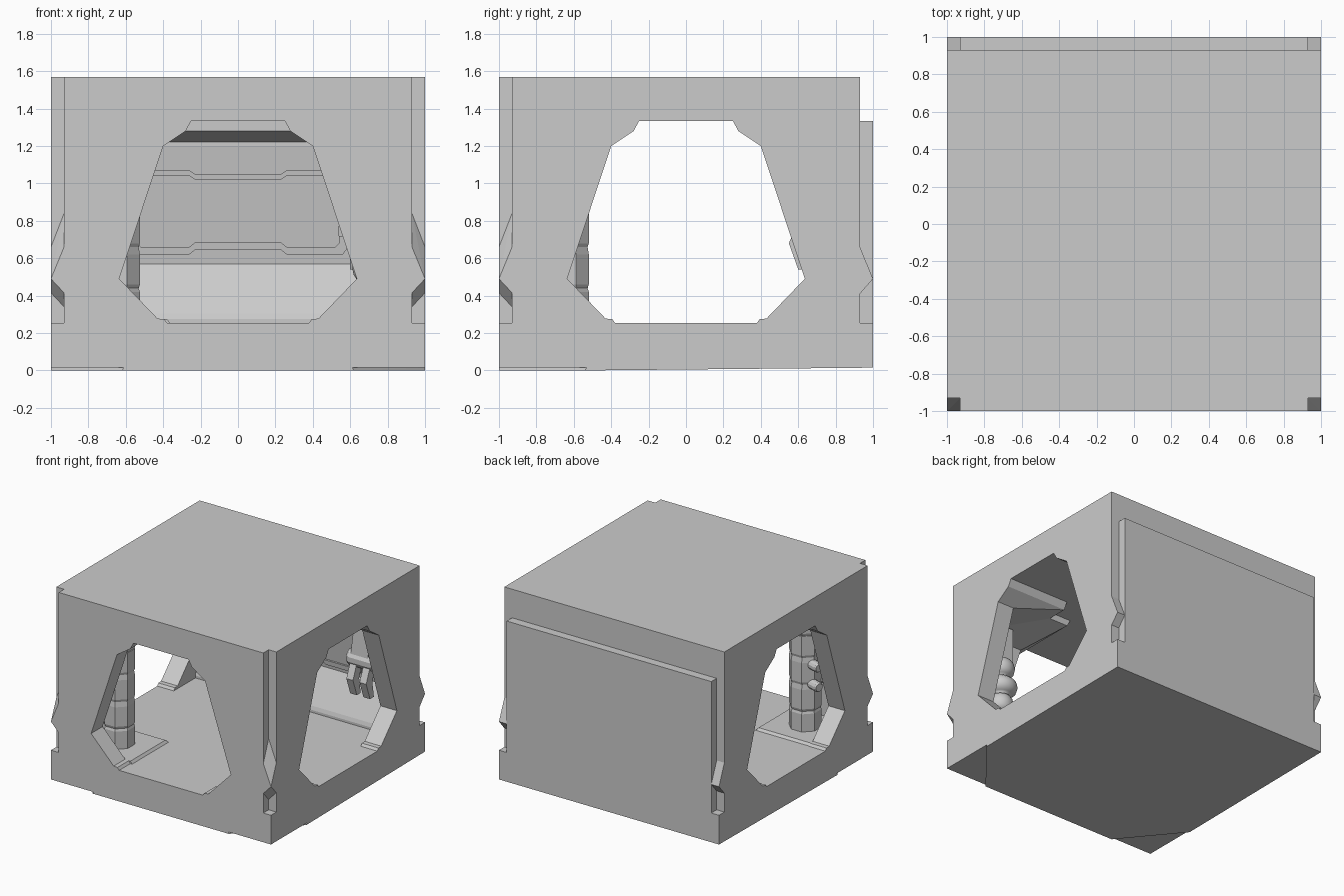
import bpy, bmesh, math
from mathutils import Vector, Matrix

if "Cube" in bpy.data.objects:
    bpy.data.objects.remove(bpy.data.objects["Cube"])


def finish(name, bm):
    bmesh.ops.recalc_face_normals(bm, faces=bm.faces)
    me = bpy.data.meshes.new(name)
    bm.to_mesh(me)
    bm.free()
    ob = bpy.data.objects.new(name, me)
    bpy.context.collection.objects.link(ob)
    return ob


def hull(name, pts):
    bm = bmesh.new()
    for p in pts:
        bm.verts.new(p)
    bmesh.ops.convex_hull(bm, input=bm.verts[:])
    bmesh.ops.dissolve_limit(bm, angle_limit=0.01, verts=bm.verts[:], edges=bm.edges[:])
    return finish(name, bm)


def box(name, x0, x1, y0, y1, z0, z1):
    return hull(name, [(x, y, z) for x in (x0, x1) for y in (y0, y1) for z in (z0, z1)])


def prism(name, prof, a, b, axis):
    """Extrude a (u, z) profile from a to b along x or y."""
    bm = bmesh.new()
    vs = [bm.verts.new((a, u, z) if axis == 'x' else (u, a, z)) for u, z in prof]
    f = bm.faces.new(vs)
    new = bmesh.ops.extrude_face_region(bm, geom=[f])['geom']
    d = Vector((b - a, 0, 0) if axis == 'x' else (0, b - a, 0))
    bmesh.ops.translate(bm, vec=d, verts=[v for v in new if isinstance(v, bmesh.types.BMVert)])
    return finish(name, bm)


def cut(ob, cutter):
    cutter.hide_render = True
    m = ob.modifiers.new("cut", 'BOOLEAN')
    m.operation, m.solver, m.object = 'DIFFERENCE', 'EXACT', cutter
    bpy.context.view_layer.objects.active = ob
    bpy.ops.object.modifier_apply(modifier=m.name)
    bpy.data.objects.remove(cutter, do_unlink=True)


def lathe(name, prof, n, loc, smooth=False):
    """Revolve an (r, z) profile about z."""
    bm = bmesh.new()
    vs = [bm.verts.new((r, 0, z)) for r, z in prof]
    es = [bm.edges.new(e) for e in zip(vs, vs[1:])]
    bmesh.ops.spin(bm, geom=vs + es, cent=(0, 0, 0), axis=(0, 0, 1), angle=2 * math.pi, steps=n)
    bmesh.ops.remove_doubles(bm, verts=bm.verts[:], dist=0.0005)
    bmesh.ops.rotate(bm, verts=bm.verts[:], matrix=Matrix.Rotation(math.pi / n, 3, 'Z'))
    ob = finish(name, bm)
    ob.location = loc
    if smooth:
        ob.data.shade_smooth()
    return ob


def rod(name, p, q, r, n=12):
    d = Vector(q) - Vector(p)
    ob = lathe(name, [(0, 0), (r * .8, 0), (r, r * .3), (r, d.length - r * .3), (r * .8, d.length), (0, d.length)], n, p)
    ob.rotation_mode = 'QUATERNION'
    ob.rotation_quaternion = d.to_track_quat('Z', 'Y')
    return ob


# outer shell with stepped back and notched corners
half = [(.38, .255), (.395, .275), (.43, .277), (.635, .49), (.40, 1.20), (.28, 1.28), (.25, 1.335)]
window = half + [(-u, z) for u, z in reversed(half)]
shell = box("room_shell", -1, 1, -1, 1, .015, 1.57)
cut(shell, box("back_step", -1.1, 1.1, .93, 1.1, 1.335, 1.7))
for s in (-1, 1):
    a, b = sorted((s * .93, s * 1.1))
    cut(shell, box("front_notch", a, b, -1.1, -.93, .255, 1.7))
    cut(shell, box("back_notch", a, b, .93, 1.1, .255, 1.7))

# hollow interior: room, sloped ceiling, recess, then the three windows
r, c = .85, .45
cut(shell, box("room_void", -r, r, -r, r, .255, 1.20))
cut(shell, hull("ceiling_void", [(i * q, j * q, z) for q, z in ((r, 1.19), (r, 1.20), (c, 1.28))
                                 for i in (-1, 1) for j in (-1, 1)]))
cut(shell, box("recess_void", -c, c, -c, c, 1.27, 1.335))
cut(shell, prism("side_windows", window, -1.2, 1.2, 'x'))
cut(shell, prism("front_window", window, -1.2, 0, 'y'))

# corner wedges
for s in (-1, 1):
    hull("front_corner_wedge", [(s * (.93 + dx), -.93 - dy, z) for dx, dy, z in (
        (0, 0, .84), (.07, 0, .66), (0, .07, .66), (.07, .07, .49),
        (.07, 0, .415), (0, .07, .415), (0, 0, .34))])
    a, b = sorted((s * .93, s * 1.0))
    prism("back_corner_wedge", [(.93, .66), (1, .49), (.93, .41)], a, b, 'x')

# thin base with clipped front corners
hull("base_plate", [(s * x, y, z) for s in (-1, 1) for x, y, z in (
    (.62, -1, 0), (1, -.54, 0), (.61, -1, .016), (1, -.53, .016), (1, 0, .015), (1, 1, .015), (1, 1, .016))])

# inner back wall: sill slope, leaning wall
prism("inner_back_wall", [(.88, .25), (.66, .25), (.66, .275), (.67, .305), (.82, .57),
                          (.74, 1.20), (.74, 1.23), (.88, 1.23)], -.86, .86, 'x')


def wall_panel(name, right_half, depth):
    """Raised panel following the lean of the back wall."""
    prof = right_half + [(-x, z) for x, z in reversed(right_half)]
    ob = prism(name, prof, 0, 1, 'y')
    for v in ob.data.vertices:
        lean = .82 - (v.co.z - .57) * .08 / .63
        v.co.y = lean + (.01 if v.co.y > .5 else -depth)


wall_panel("back_panel", [(.23, .67), (.26, .655), (.52, .655), (.54, .68), (.54, 1.06), (.26, 1.06), (.23, 1.04)], .03)
wall_panel("back_panel_rim", [(.23, .645), (.26, .62), (.56, .62), (.59, .66), (.59, .72), (.54, .72),
                              (.54, .68), (.52, .66), (.26, .66), (.23, .685)], .045)
wall_panel("upper_band", [(.23, 1.02), (.26, 1.04), (.60, 1.04), (.60, 1.07), (.26, 1.07), (.23, 1.05)], .045)

# front left pillar on its floor plate
hull("pillar_plate", [(x + (.02 if z < .26 and x > -.5 else 0), y + (.02 if z < .26 and y > -.5 else 0), z)
                      for x in (-.855, -.38) for y in (-.855, -.40) for z in (.25, .275)])
pr = [(0, .25), (.125, .25), (.125, .42)]
for z in (.44, .66, .88, 1.06):
    pr += [(.118, z), (.125, z + .02), (.125, min(z + .18, 1.22))]
lathe("pillar", pr + [(0, 1.22)], 8, (-.64, -.635, 0))
for z in (.66, .82):
    rod("pillar_arm", (-.60, -.62, z), (-.80, -.80, z), .05)
    rod("pillar_knob", (-.70, -.60, z), (-.82, -.56, z), .04)

# front right stacked tank
stack = [(0, .46)]
for zc, rad in ((.55, .10), (.70, .13), (.86, .11)):
    stack += [(.05 + (rad - .05) * math.cos(t), zc + .075 * math.sin(t))
              for t in [math.radians(d) for d in range(-90, 91, 30)]]
lathe("stacked_tank", stack + [(0, .95)], 24, (.71, -.72, 0), True)
box("tank_bracket", .62, .86, -.86, -.68, .93, 1.22)

# back right clamp hanging from the ceiling
hull("clamp_body", [(.60 + x, .60 + y, z) for x, y, z in (
    (0, 0, .84), (.16, 0, .84), (0, .14, .84), (.16, .14, .84), (.03, .03, 1.22), (.14, .03, 1.22),
    (.03, .14, 1.22), (.14, .14, 1.22))])
rod("clamp_joint", (.56, .66, .82), (.80, .66, .82), .075)
for x in (.60, .72):
    prism("clamp_finger", [(.60, .80), (.55, .68), (.60, .54), (.65, .54), (.63, .67), (.68, .80)], x, x + .06, 'x')
